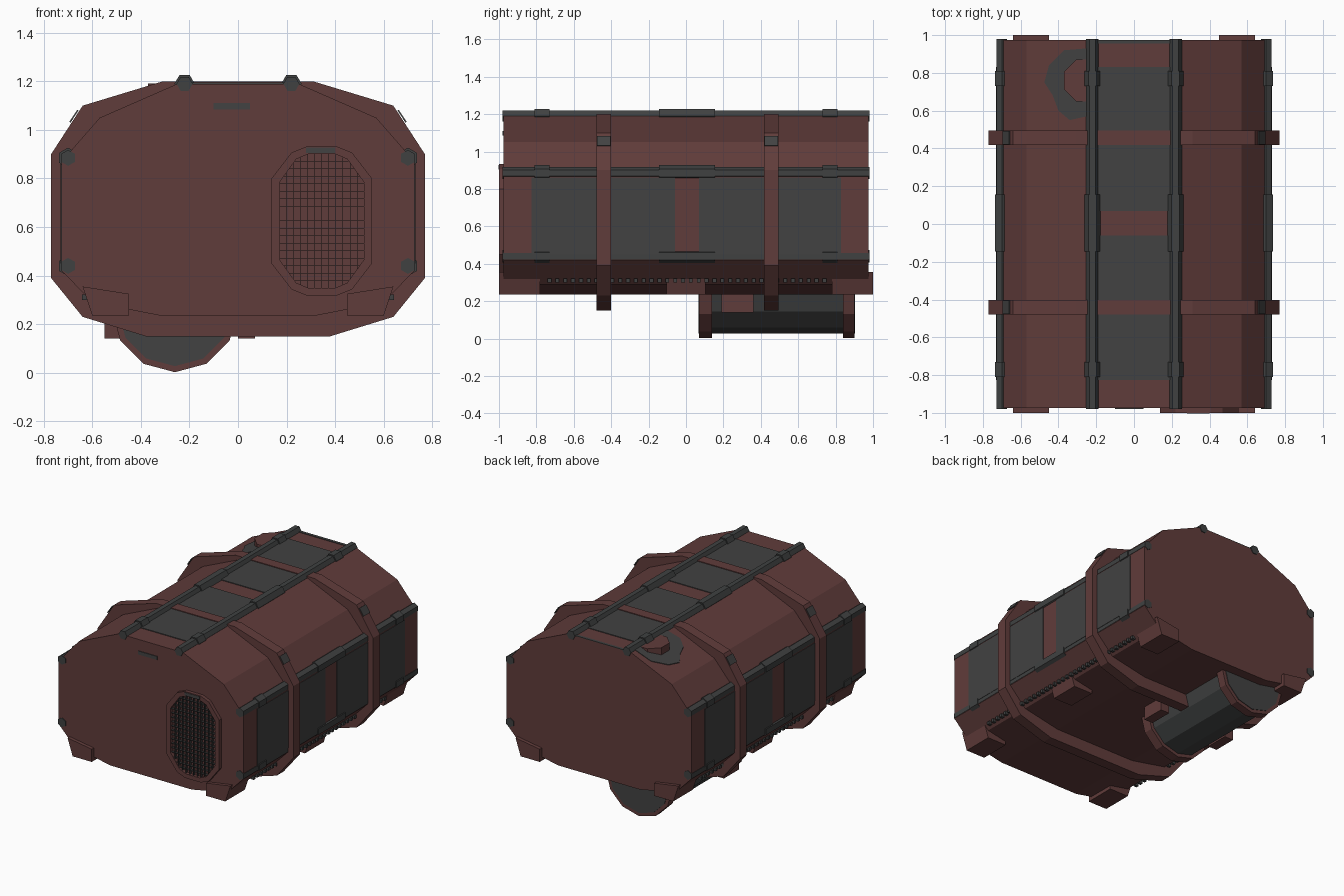
import bpy, bmesh, math

if "Cube" in bpy.data.objects:
    bpy.data.objects.remove(bpy.data.objects["Cube"])

def material(name, c):
    m = bpy.data.materials.new(name)
    m.diffuse_color = (*c, 1)
    m.use_nodes = True
    m.node_tree.nodes["Principled BSDF"].inputs["Base Color"].default_value = m.diffuse_color
    return m

RED = material("dull_red", (0.118, 0.045, 0.043))
GREY = material("panel_grey", (0.054, 0.054, 0.054))
STEEL = material("dark_steel", (0.05, 0.053, 0.053))
DARK = material("grille_dark", (0.035, 0.037, 0.037))

def finish(name, bm, mat):
    bmesh.ops.recalc_face_normals(bm, faces=bm.faces[:])
    me = bpy.data.meshes.new(name)
    bm.to_mesh(me)
    bm.free()
    me.materials.append(mat)
    ob = bpy.data.objects.new(name, me)
    bpy.context.collection.objects.link(ob)
    return ob

def prism(name, pts, y0, y1, mat, inner=None):
    """Extrude an (x, z) outline along y; with inner it becomes a ring."""
    bm = bmesh.new()
    def loop(p, y):
        return [bm.verts.new((x, y, z)) for x, z in p]
    a, b = loop(pts, y0), loop(pts, y1)
    n = len(pts)
    if inner:
        c, d = loop(inner, y0), loop(inner, y1)
        pairs = ((a, b), (b, d), (d, c), (c, a))
    else:
        bm.faces.new(a)
        bm.faces.new(b)
        pairs = ((a, b),)
    for p, q in pairs:
        for i in range(n):
            j = (i + 1) % n
            bm.faces.new((p[i], p[j], q[j], q[i]))
    return finish(name, bm, mat)

def box(name, x0, x1, y0, y1, z0, z1, mat):
    return prism(name, [(x0, z0), (x1, z0), (x1, z1), (x0, z1)], y0, y1, mat)

def mirror_x(half):
    return half + [(-x, z) for x, z in reversed(half)]

def ngon(cx, cz, r, n, start=0.0):
    return [(cx + r * math.cos(start + math.tau * i / n),
             cz + r * math.sin(start + math.tau * i / n)) for i in range(n)]

# Main hull
hull = mirror_x([(.25, 1.19), (.57, 1.05), (.727, .87), (.727, .42), (.6, .29), (.32, .235)])
prism("hull", hull, -.975, .975, RED)

# Hoop ribs around the hull, with worn patches on the shoulders
rib = mirror_x([(.31, 1.2), (.64, 1.1), (.77, .9), (.77, .39), (.64, .23), (.38, .15)])
for y0, y1 in ((-.478, -.402), (.418, .494)):
    prism("hoop_rib", rib, y0, y1, RED, inner=hull)
    for s in (-1, 1):
        prism("rib_wear", [(s * .657, 1.08), (s * .69, 1.03), (s * .695, 1.033), (s * .662, 1.083)],
              y0 + .002, y1 - .002, GREY)

# Grey armour panels on roof and sides
for y0, y1 in ((-.825, -.06), (.07, .83)):
    box("roof_panel", -.2, .2, y0, y1, 1.188, 1.195, GREY)
    for s in (-1, 1):
        x0, x1 = sorted((s * .725, s * .731))
        box("side_panel", x0, x1, y0, y1, .45, .86, GREY)
box("roof_end_strip", -.2, .2, .955, .975, 1.188, 1.194, GREY)

# Hexagonal rails with clamps
rails = [(s * .22, 1.19, 0) for s in (-1, 1)]
rails += [(s * .70, z, math.pi / 6) for s in (-1, 1) for z in (.885, .44)]
for x, z, a in rails:
    prism("rail", ngon(x, z, .033, 6, a), -.98, .98, STEEL)
    for y0, y1 in ((-.81, -.73), (-.145, .155), (.73, .81)):
        prism("rail_clamp", ngon(x, z, .042, 6, a), y0, y1, STEEL)

# Corner and middle feet, with small teeth along the lower edge
for s in (-1, 1):
    foot = [(s * .64, .355), (s * .6, .235), (s * .45, .235), (s * .45, .325)]
    for y0, y1 in ((-1, -.78), (-.105, .105), (.78, 1)):
        prism("foot", foot, y0, y1, RED)
    for i in range(36):
        y = -.74 + i * .042
        box("edge_tooth", s * .63 - .012, s * .63 + .012, y, y + .02, .3, .322, STEEL)

# Front hatch: raised oval frame with a crossed-fin grille
CX, CZ = .345, .625
def oval(w, h):
    q = [(w, .57 * h), (.6 * w, .92 * h), (.3 * w, h)]
    top = mirror_x(q)
    return [(CX + x, CZ + z) for x, z in top + [(-x, -z) for x, z in top]]

def reach(t):
    """Relative half extent of the oval at relative offset t."""
    t = abs(t)
    if t < .57:
        return 1.0
    return 1 - .4 * (t - .57) / .35 if t < .92 else .6 - .3 * (t - .92) / .08

def reach_z(t):
    t = abs(t)
    if t < .3:
        return 1.0
    return 1 - .08 * (t - .3) / .3 if t < .6 else .92 - .35 * (t - .6) / .4

W, H = .175, .277
prism("hatch_frame", oval(.207, .307), -1.0, -.974, RED, inner=oval(W, H))
for i in range(-8, 9):
    z = CZ + H * i / 9
    w = W * reach(i / 9)
    box("grille_slat", CX - w, CX + w, -.996, -.976, z - .001, z + .001, DARK)
for i in range(-5, 6):
    x = CX + W * i / 6
    h = H * reach_z(i / 6)
    box("grille_bar", x - .001, x + .001, -.996, -.976, CZ - h, CZ + h, DARK)

# Worn marks on the front
box("front_slot", -.1, .05, -.98, -.974, 1.085, 1.11, GREY)
box("hatch_wear", .28, .40, -1.003, -.999, .905, .927, GREY)

# Tank slung under the hull
def half_round(r):
    return [(-.26 + r * math.cos(math.pi * (1 + i / 6)),
             .262 + r * math.sin(math.pi * (1 + i / 6))) for i in range(7)]
prism("tank_barrel", half_round(.235), .12, .85, STEEL)
for y0, y1, cap in ((.07, .14, .066), (.84, .9, .899)):
    prism("tank_flange", half_round(.26), y0, y1, RED)
    prism("tank_end", half_round(.235), cap, cap + .005, GREY)
for x0 in (-.55, .0):
    box("tank_mount", x0, x0 + .07, .19, .36, .14, .26, RED)

# Roof filler cap
bm = bmesh.new()
ring = ngon(-.26, .76, .12, 8, math.pi / 8)
lo = [bm.verts.new((x, y, 1.08)) for x, y in ring]
hi = [bm.verts.new((x, y, 1.192)) for x, y in ring]
bm.faces.new(hi)
for i in range(8):
    j = (i + 1) % 8
    bm.faces.new((lo[i], lo[j], hi[j], hi[i]))
finish("filler_cap", bm, RED)

# Grey stain on the sloped roof around the cap
bm = bmesh.new()
stain = [(-.25, .93), (-.37, .92), (-.45, .84), (-.475, .75), (-.43, .68),
         (-.40, .6), (-.34, .55), (-.25, .57)]
f = bm.faces.new([bm.verts.new((x, y, 1.194 + (x + .25) * .4375)) for x, y in stain])
r = bmesh.ops.extrude_face_region(bm, geom=[f])
for v in r["geom"]:
    if isinstance(v, bmesh.types.BMVert):
        v.co.z -= .006
finish("cap_stain", bm, GREY)
